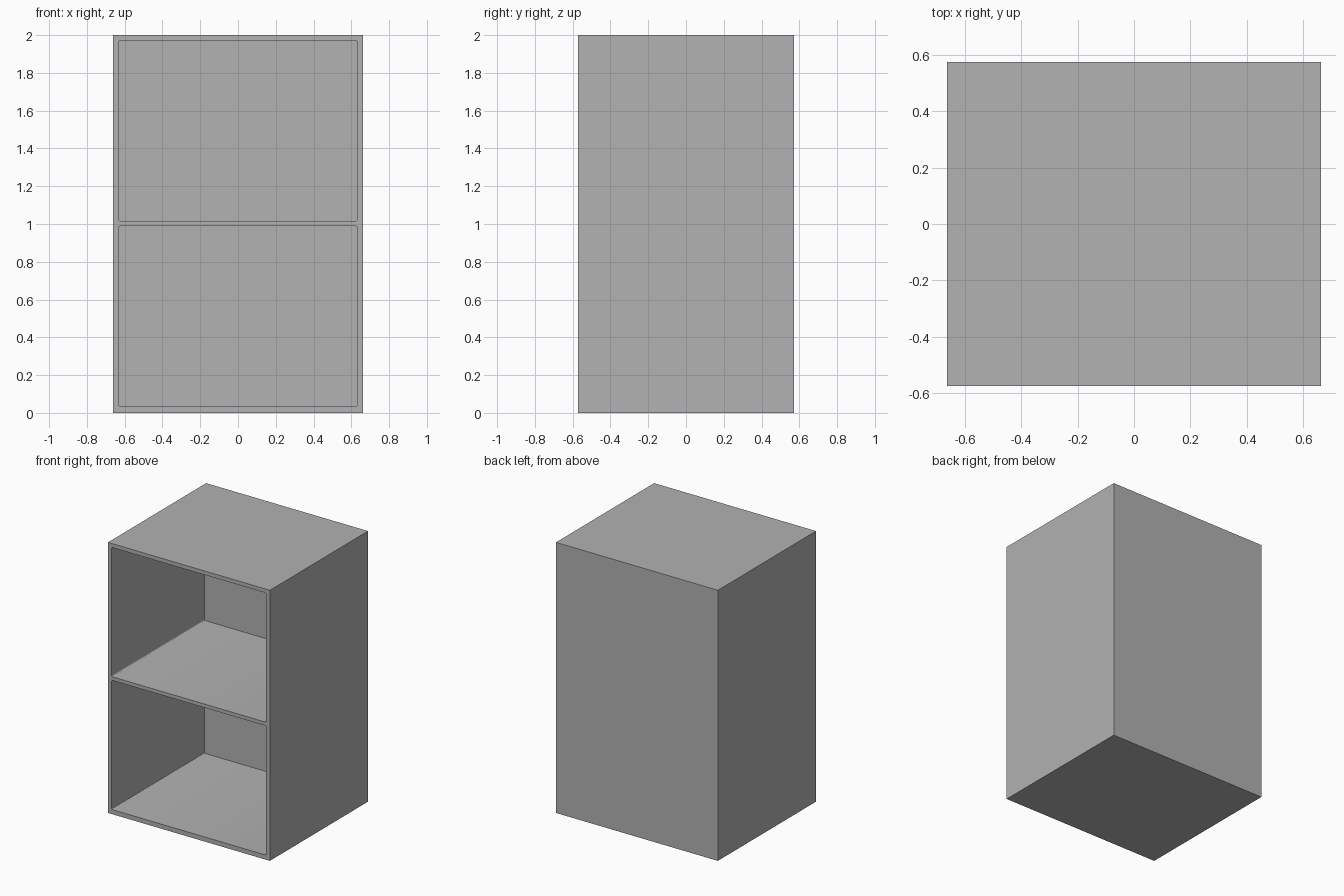
import bpy
import bmesh

cube = bpy.data.objects.get("Cube")
if cube:
    bpy.data.objects.remove(cube, do_unlink=True)

WIDTH, DEPTH, HEIGHT = 1.324, 1.146, 2.0
OPENING_WIDTH = 1.264
BACK_THICKNESS = 0.06
CORNER_RADIUS = 0.01

# Plain grey paint
grey = bpy.data.materials.new("plain_grey")
grey.use_nodes = True
colour = (0.445, 0.445, 0.445, 1)
grey.diffuse_color = colour
grey.node_tree.nodes["Principled BSDF"].inputs["Base Color"].default_value = colour


def box(name, low, high, radius=0):
    """Box between two corners; radius rounds the edges that run front to back."""
    bm = bmesh.new()
    bmesh.ops.create_cube(bm, size=1)
    for v in bm.verts:
        v.co = [a + (c + 0.5) * (b - a) for a, b, c in zip(low, high, v.co)]
    if radius:
        edges = [e for e in bm.edges
                 if abs(e.verts[0].co.y - e.verts[1].co.y) > radius]
        bmesh.ops.bevel(bm, geom=edges, offset=radius, segments=3,
                        profile=0.5, affect='EDGES')
    mesh = bpy.data.meshes.new(name)
    bm.to_mesh(mesh)
    bm.free()
    mesh.materials.append(grey)
    obj = bpy.data.objects.new(name, mesh)
    bpy.context.collection.objects.link(obj)
    return obj


# Cabinet body
cabinet = box("cabinet_body", (-WIDTH / 2, -DEPTH / 2, 0),
              (WIDTH / 2, DEPTH / 2, HEIGHT))

# Two open compartments, leaving the shelf between them
for name, bottom, top in (("lower_compartment", 0.034, 0.989),
                          ("upper_compartment", 1.016, 1.971)):
    cutter = box(name, (-OPENING_WIDTH / 2, -DEPTH, bottom),
                 (OPENING_WIDTH / 2, DEPTH / 2 - BACK_THICKNESS, top),
                 CORNER_RADIUS)
    cutter.hide_render = True
    cut = cabinet.modifiers.new(name, 'BOOLEAN')
    cut.operation = 'DIFFERENCE'
    cut.solver = 'EXACT'
    cut.object = cutter
    bpy.context.view_layer.objects.active = cabinet
    bpy.ops.object.modifier_apply(modifier=cut.name)
    bpy.data.objects.remove(cutter, do_unlink=True)

# Smooth only the small rounded corners
bpy.ops.object.select_all(action='DESELECT')
cabinet.select_set(True)
bpy.context.view_layer.objects.active = cabinet
bpy.ops.object.shade_smooth_by_angle()
